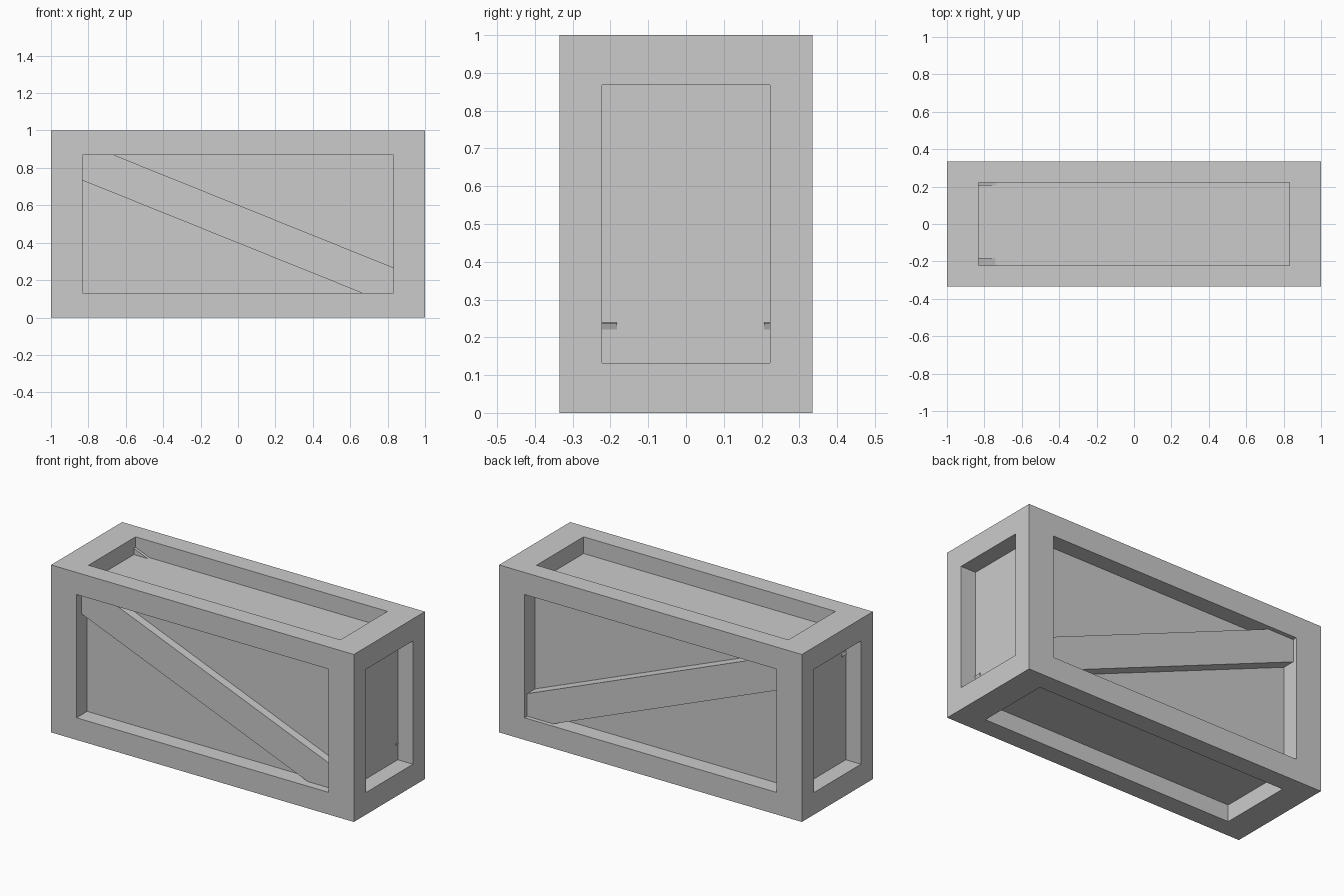
import bpy, bmesh, math
from mathutils import Matrix, Vector

if "Cube" in bpy.data.objects:
    bpy.data.objects.remove(bpy.data.objects["Cube"])

HALF = Vector((1.0, 0.335, 0.5))        # half size of the crate
OPEN = Vector((0.832, 0.222, 0.368))    # half size of the panel openings
DEPTH = 0.1                             # how far panels sit behind the frame
MID = Vector((0, 0, 0.5))


def make_object(name, bm):
    bmesh.ops.recalc_face_normals(bm, faces=bm.faces)
    mesh = bpy.data.meshes.new(name)
    bm.to_mesh(mesh)
    bm.free()
    obj = bpy.data.objects.new(name, mesh)
    bpy.context.collection.objects.link(obj)
    return obj


# Crate body: every side gets a frame border and a sunken panel
bm = bmesh.new()
bmesh.ops.create_cube(bm, size=2)
bmesh.ops.scale(bm, vec=HALF, verts=bm.verts)
bm.normal_update()
for side in list(bm.faces):
    axis = max(range(3), key=lambda i: abs(side.normal[i]))
    inner = bmesh.ops.extrude_discrete_faces(bm, faces=[side])["faces"][0]
    for v in inner.verts:
        for i in range(3):
            if i != axis:
                v.co[i] = math.copysign(OPEN[i], v.co[i])
    panel = bmesh.ops.extrude_discrete_faces(bm, faces=[inner])["faces"][0]
    for v in panel.verts:
        v.co[axis] -= math.copysign(DEPTH, v.co[axis])
make_object("crate_body", bm).location = MID


# Diagonal braces on the front and back
def brace(name, y):
    bm = bmesh.new()
    bmesh.ops.create_cube(bm, size=1, matrix=Matrix.Diagonal((1.878, 0.104, 0.189, 1)))
    obj = make_object(name, bm)
    obj.location = MID + Vector((0, y, 0))
    obj.rotation_euler.y = math.atan(0.403)


brace("front_brace", -0.234)
brace("back_brace", 0.258)
